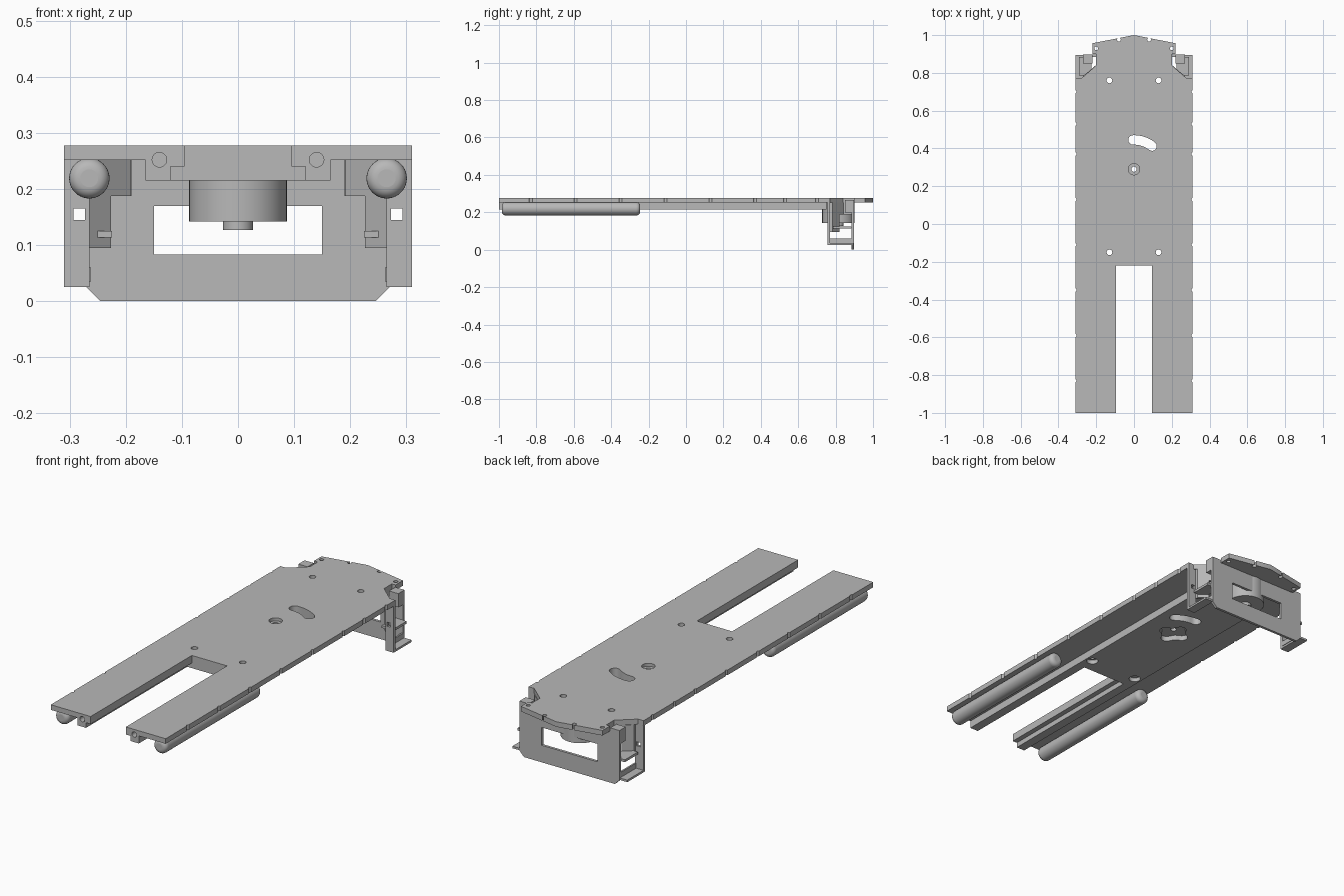
import bpy, bmesh, math
from math import sin, cos, pi, radians
from mathutils import Matrix

cube = bpy.data.objects.get("Cube")
if cube:
    bpy.data.objects.remove(cube, do_unlink=True)

grey = bpy.data.materials.new("plain grey")
grey.use_nodes = True
COLOUR = (0.48, 0.48, 0.48, 1)
grey.diffuse_color = COLOUR
grey.node_tree.nodes["Principled BSDF"].inputs["Base Color"].default_value = COLOUR


def prism(name, pts, lo, hi, axis="z"):
    """Extrude a 2D outline along z (x,y points) or y (x,z points)."""
    bm = bmesh.new()
    place = (lambda p: (p[0], p[1], lo)) if axis == "z" else (lambda p: (p[0], lo, p[1]))
    face = bm.faces.new([bm.verts.new(place(p)) for p in pts])
    ext = bmesh.ops.extrude_face_region(bm, geom=[face])
    step = (0, 0, hi - lo) if axis == "z" else (0, hi - lo, 0)
    bmesh.ops.translate(bm, vec=step, verts=[v for v in ext["geom"] if isinstance(v, bmesh.types.BMVert)])
    bmesh.ops.recalc_face_normals(bm, faces=bm.faces)
    mesh = bpy.data.meshes.new(name)
    bm.to_mesh(mesh)
    bm.free()
    mesh.materials.append(grey)
    ob = bpy.data.objects.new(name, mesh)
    bpy.context.collection.objects.link(ob)
    return ob


def rect(x0, x1, y0, y1):
    return [(x0, y0), (x1, y0), (x1, y1), (x0, y1)]


def circle(x, y, r, n=24):
    return [(x + r * cos(2 * pi * i / n), y + r * sin(2 * pi * i / n)) for i in range(n)]


def box(name, x0, x1, y0, y1, z0, z1):
    return prism(name, rect(x0, x1, y0, y1), z0, z1)


def mirrored(half):
    return half + [(-x, y) for x, y in reversed(half) if abs(x) > 1e-6]


def select(ob):
    bpy.ops.object.select_all(action="DESELECT")
    ob.select_set(True)
    bpy.context.view_layer.objects.active = ob


def smooth(ob):
    select(ob)
    bpy.ops.object.shade_smooth_by_angle(angle=radians(35))


def cut(ob, cutters):
    """Subtract every cutter, then discard it."""
    select(ob)
    for c in cutters:
        c.hide_render = True
        mod = ob.modifiers.new("cut", "BOOLEAN")
        mod.operation, mod.solver, mod.object = "DIFFERENCE", "EXACT", c
        bpy.ops.object.modifier_apply(modifier=mod.name)
        bpy.data.objects.remove(c, do_unlink=True)


TOP, UNDER, LOW = 0.277, 0.252, 0.215
PIVOT = 0.29


def shared_cutters():
    """Holes that pass through the deck and the centre block."""
    cs = [prism("hole", circle(x, y, 0.015), 0.1, 0.4) for x in (-0.13, 0.13) for y in (-0.15, 0.76)]
    cs.append(prism("pivot_hole", circle(0, PIVOT, 0.014), 0.1, 0.4))
    cs.append(prism("pivot_bore", circle(0, PIVOT, 0.03), 0.262, 0.4))
    # curved slot around the pivot
    r, w, a0, a1, n = 0.155, 0.025, radians(52), radians(92), 10
    arc = [a0 + (a1 - a0) * i / n for i in range(n + 1)]
    pts = [((r + w) * cos(a), PIVOT + (r + w) * sin(a)) for a in arc]
    for i in range(1, 8):
        t = a1 + pi * i / 8
        pts.append((r * cos(a1) + w * cos(t), PIVOT + r * sin(a1) + w * sin(t)))
    pts += [((r - w) * cos(a), PIVOT + (r - w) * sin(a)) for a in reversed(arc)]
    for i in range(1, 8):
        t = a0 + pi + pi * i / 8
        pts.append((r * cos(a0) + w * cos(t), PIVOT + r * sin(a0) + w * sin(t)))
    cs.append(prism("curved_slot", pts, 0.1, 0.4))
    return cs


# forked deck with pointed rear end
deck = prism("deck", mirrored([
    (0.095, -0.22), (0.095, -1), (0.31, -1), (0.31, 0.77), (0.28, 0.77),
    (0.2, 0.84), (0.2, 0.9), (0.22, 0.9), (0.22, 0.957), (0, 1)]), UNDER, TOP)
cutters = shared_cutters()
for s in (-1, 1):
    cutters += [prism("rear_hole", circle(s * x, y, 0.01, 16), 0.2, 0.4) for x, y in ((0.2, 0.93), (0.08, 0.975))]
    cutters += [prism("edge_notch", circle(s * 0.313, y, 0.009, 12), 0.2, 0.4)
                for y in (-0.83, -0.59, -0.35, -0.11, 0.13, 0.37, 0.53, 0.7)]
    cutters.append(prism("end_bore", circle(s * 0.14, UNDER, 0.013), -1.1, -0.92, "y"))
cut(deck, cutters)
smooth(deck)

# thick centre block with lobed recess and counterbores
block = box("centre_block", -0.165, 0.165, -0.22, 0.75, LOW, UNDER)
lobes = []
for i in range(64):
    a = 2 * pi * i / 64
    q = 0.066 + 0.012 * cos(4 * a)
    lobes.append((q * cos(a), PIVOT + q * sin(a)))
cut(block, shared_cutters() + [prism("recess", lobes, 0.1, 0.24)]
    + [prism("counterbore", circle(x, -0.15, 0.027), 0.1, 0.235) for x in (-0.13, 0.13)])
smooth(block)

# drive motor under the rear of the deck
smooth(prism("motor_body", circle(0, 0.815, 0.087, 48), 0.142, UNDER))
smooth(prism("motor_shaft", circle(0, 0.815, 0.027, 32), 0.127, 0.142))

# rear wall with window and chamfered lower corners
wall = prism("rear_wall", mirrored([(0.245, 0), (0.27, 0.025), (0.27, 0.2), (0.22, 0.2), (0.22, UNDER)]),
             0.885, 0.898, "y")
cut(wall, [prism("window", rect(-0.15, 0.15, 0.083, 0.17), 0.8, 1, "y")])

for s, side in ((1, "left"), (-1, "right")):
    def sided(name, x0, x1, *rest):
        return box(side + "_" + name, *sorted((s * x0, s * x1)), *rest)

    # stepped rail under each fork leg
    rail = prism(side + "_rail", [(s * x, z) for x, z in (
        (0.095, UNDER), (0.095, 0.24), (0.12, 0.24), (0.12, LOW), (0.165, LOW), (0.165, UNDER))], -1, -0.22, "y")
    cut(rail, [prism("end_bore", circle(s * 0.14, UNDER, 0.013), -1.1, -0.92, "y")])
    smooth(rail)

    # rounded roller
    roller = prism(side + "_roller", circle(s * 0.265, 0.219, 0.036, 40), -0.985, -0.245, "y")
    bev = roller.modifiers.new("round_ends", "BEVEL")
    bev.width, bev.segments, bev.limit_method, bev.angle_limit = 0.02, 6, "ANGLE", radians(40)
    smooth(roller)

    # corner bracket: front plate, shelves, slanted wall and blocks
    front = sided("bracket_front", 0.265, 0.31, 0.757, 0.77, 0.025, UNDER)
    cut(front, [prism("square_hole", rect(s * 0.283 - 0.01, s * 0.283 + 0.01, 0.145, 0.165), 0.7, 0.8, "y")])
    sided("bracket_foot", 0.265, 0.31, 0.77, 0.895, 0.025, 0.035)
    sided("bracket_foot_lip", 0.262, 0.27, 0.77, 0.885, 0.035, 0.06)
    sided("bracket_shelf", 0.225, 0.29, 0.785, 0.885, 0.113, 0.125)
    sided("bracket_block", 0.22, 0.27, 0.85, 0.898, 0.2, UNDER + 0.015)
    sided("bracket_inner_wall", 0.19, 0.2, 0.835, 0.885, 0.187, UNDER)
    for name, xa, xb, z0, z1 in (("upper", 0.19, 0.268, 0.187, UNDER), ("lower", 0.226, 0.268, 0.095, 0.187)):
        line = lambda x: 0.77 + (0.268 - x) * 0.85
        prism(side + "_slanted_wall_" + name, [(s * xa, line(xa)), (s * xb, line(xb)),
              (s * xb, line(xb) + 0.014), (s * xa, line(xa) + 0.014)], z0, z1)
